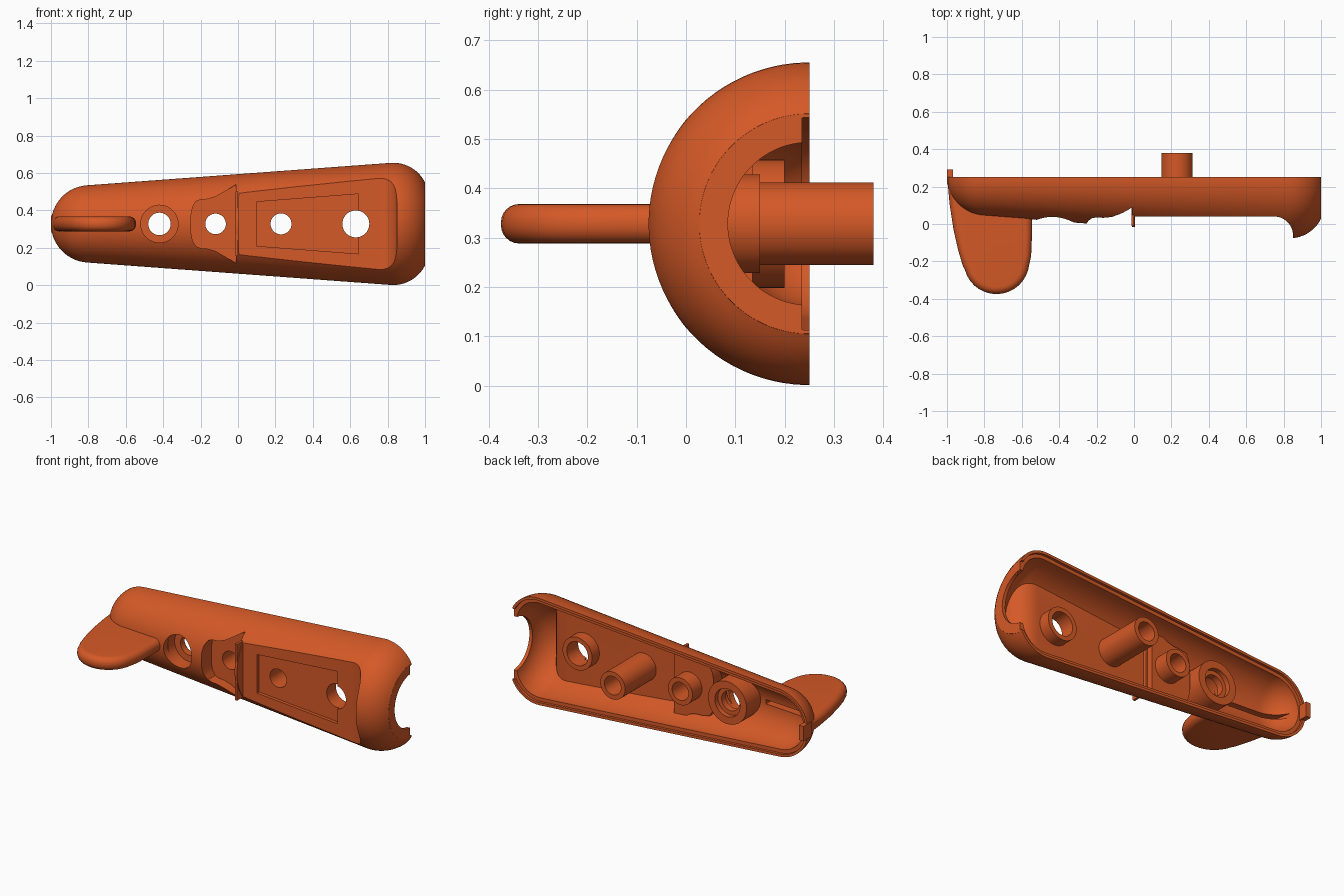
import bpy, bmesh, math
from mathutils import Matrix, Vector

if "Cube" in bpy.data.objects:
    bpy.data.objects.remove(bpy.data.objects["Cube"])

CY, CZ = 0.25, 0.328   # axis of the tapered half shell

orange = bpy.data.materials.new("orange plastic")
orange.use_nodes = True
orange.diffuse_color = (0.66, 0.1, 0.02, 1)
orange.node_tree.nodes["Principled BSDF"].inputs["Base Color"].default_value = (0.66, 0.1, 0.02, 1)


def finish(name, bm):
    bmesh.ops.recalc_face_normals(bm, faces=bm.faces)
    me = bpy.data.meshes.new(name)
    bm.to_mesh(me)
    bm.free()
    ob = bpy.data.objects.new(name, me)
    me.materials.append(orange)
    bpy.context.collection.objects.link(ob)
    return ob


def lathe(name, profile, n=96):
    """Solid of revolution about the shell axis; profile is (x, radius)."""
    bm = bmesh.new()
    rings = []
    for x, r in profile:
        if r == 0:
            rings.append([bm.verts.new((x, CY, CZ))] * n)
        else:
            rings.append([bm.verts.new((x, CY + r * math.cos(2 * math.pi * (i + .5) / n),
                                        CZ + r * math.sin(2 * math.pi * (i + .5) / n))) for i in range(n)])
    for a, b in zip(rings, rings[1:]):
        for i in range(n):
            j = (i + 1) % n
            bm.faces.new(list(dict.fromkeys((a[i], a[j], b[j], b[i]))))
    return finish(name, bm)


def prism(name, pts, axis, lo, hi, bevel=0):
    """Extrude an outline: axis 'z' takes (x, y) points, axis 'y' takes (x, z)."""
    bm = bmesh.new()
    put = (lambda p, d: (p[0], p[1], d)) if axis == 'z' else (lambda p, d: (p[0], d, p[1]))
    f = bm.faces.new([bm.verts.new(put(p, lo)) for p in pts])
    ext = bmesh.ops.extrude_face_region(bm, geom=[f])
    vs = [v for v in ext["geom"] if isinstance(v, bmesh.types.BMVert)]
    bmesh.ops.translate(bm, verts=vs, vec=Vector(put((0, 0), hi - lo)))
    if bevel:
        caps = [e for e in bm.edges if abs(e.verts[0].co.z - e.verts[1].co.z) < 1e-5]
        bmesh.ops.bevel(bm, geom=caps, offset=bevel, segments=6, profile=0.5, affect='EDGES')
    return finish(name, bm)


def box(name, x0, x1, y0, y1, z0, z1):
    return prism(name, [(x0, y0), (x1, y0), (x1, y1), (x0, y1)], 'z', z0, z1)


def cyl(name, x, r, y0, y1):
    bm = bmesh.new()
    bmesh.ops.create_cone(bm, cap_ends=True, segments=48, radius1=r, radius2=r, depth=y1 - y0,
                          matrix=Matrix.Translation((x, (y0 + y1) / 2, CZ)) @ Matrix.Rotation(math.pi / 2, 4, 'X'))
    return finish(name, bm)


def boolean(target, tool, op='DIFFERENCE'):
    tool.hide_render = True
    m = target.modifiers.new("bool", 'BOOLEAN')
    m.operation, m.object, m.solver = op, tool, 'EXACT'
    bpy.context.view_layer.objects.active = target
    bpy.ops.object.modifier_apply(modifier=m.name)
    bpy.data.objects.remove(tool)


def arc(cx, cy, r, a0, a1, n=10):
    return [(cx + r * math.cos(math.radians(a0 + (a1 - a0) * i / n)),
             cy + r * math.sin(math.radians(a0 + (a1 - a0) * i / n))) for i in range(n + 1)]


def shell_profile(t):
    """Outline of the shell moved inward by t: dome, taper, rounded shoulder."""
    dome = arc(-0.793, 0, 0.207 - t, 180, 94, 16)
    dome[0] = (dome[0][0], 0)
    return dome + arc(0.83, 0.137, 0.19 - t, 94, 27 if t < 0.03 else 15, 12)


# Body: solid tapered capsule with the hook blade on its front
body = lathe("half_shell", shell_profile(0) + [(1.0, 0.223), (1.0, 0)])
hook_outline = ([(-0.545, 0.26), (-1.0, 0.26), (-0.985, 0.1), (-0.965, -0.03), (-0.94, -0.14), (-0.915, -0.225)]
                + arc(-0.735, -0.2, 0.175, 195, 345, 14) + [(-0.55, -0.17), (-0.545, -0.05)])
boolean(body, prism("hook_blade", hook_outline, 'z', CZ - 0.04, CZ + 0.04, 0.037), 'UNION')


# Front flat panel cutter with a rounded end
def panel(name, x0, y, r):
    return prism(name, [(x0, -0.6), (x0, y)] + arc(0.75, -0.06, r, 90, 0) + [(0.75 + r, -0.6)], 'z', -0.5, 1.2)


# Flared pocket beside the panel
def pocket(name, grow, y):
    half = [(-0.25, 0.05), (-0.243, 0.09), (-0.225, 0.12), (-0.2, 0.13), (-0.165, 0.132),
            (-0.12, 0.145), (-0.06, 0.18), (-0.012, 0.21)]
    up = [(x - grow * (x < -0.2), CZ + h + grow) for x, h in half]
    down = [(x, 2 * CZ - z) for x, z in reversed(up)]
    return prism(name, up + down, 'y', -0.6, y)


# Hollow interior, kept clear of the panel and pocket floors
hollow = lathe("hollow", shell_profile(0.038) + [(0.979, 0.165), (1.05, 0.165), (1.05, 0)])
boolean(hollow, panel("panel_backing", -0.03, 0.08, 0.14))
boolean(hollow, pocket("pocket_backing", 0.03, 0.135))

boolean(body, panel("panel_cut", 0.005, 0.04, 0.1))
boolean(body, pocket("pocket_cut", 0, 0.1))
boolean(body, hollow)
boolean(body, prism("hook_slot", [(-0.95, 0.2), (-0.88, -0.2), (-0.8, -0.3), (-0.68, -0.3),
                                  (-0.6, -0.22), (-0.58, 0.2)], 'z', CZ - 0.013, CZ + 0.013))

# Shallow tapered recess in the panel
boolean(body, prism("panel_recess", [(0.1, CZ - 0.118), (0.645, CZ - 0.16), (0.645, CZ + 0.16),
                                     (0.1, CZ + 0.118)], 'y', -0.3, 0.06))

# Open back and stepped rim
boolean(body, box("back_cut", -2, 2, CY, 2, -1, 2))
step = lathe("rim_step", shell_profile(0.016) + [(1.05, 0.213), (1.05, 0)])
boolean(step, box("step_limit", -2, 2, 0.235, 0.7, -1, 2), 'INTERSECT')
boolean(body, step)

# Screw bosses and the long post: x, radius, front, back, bore
bosses = [(-0.42, 0.13, 0.065, 0.2, 0.06), (-0.12, 0.083, 0.115, 0.227, 0.055),
          (0.23, 0.084, 0.07, 0.38, 0.056), (0.63, 0.1, 0.07, 0.15, 0.072)]
for x, r, y0, y1, bore in bosses:
    boolean(body, cyl("boss", x, r, y0, y1), 'UNION')
for x, r, y0, y1, bore in bosses:
    boolean(body, cyl("bore", x, bore, -0.5, 0.6))
boolean(body, cyl("front_counterbore", -0.42, 0.1, -0.5, 0.13))
boolean(body, cyl("back_counterbore", -0.42, 0.085, 0.17, 0.5))

# Thin divider rib and the locating tab at the tip
rib = box("divider_rib", -0.014, 0.001, -0.01, 0.1, CZ - 0.172, CZ + 0.172)
tab = box("tip_tab", -1.0, -0.968, 0.215, 0.292, CZ - 0.045, CZ + 0.045)

for ob in (body, rib, tab):
    bpy.ops.object.select_all(action='DESELECT')
    ob.select_set(True)
    bpy.context.view_layer.objects.active = ob
    bpy.ops.object.shade_smooth_by_angle(angle=math.radians(30))
